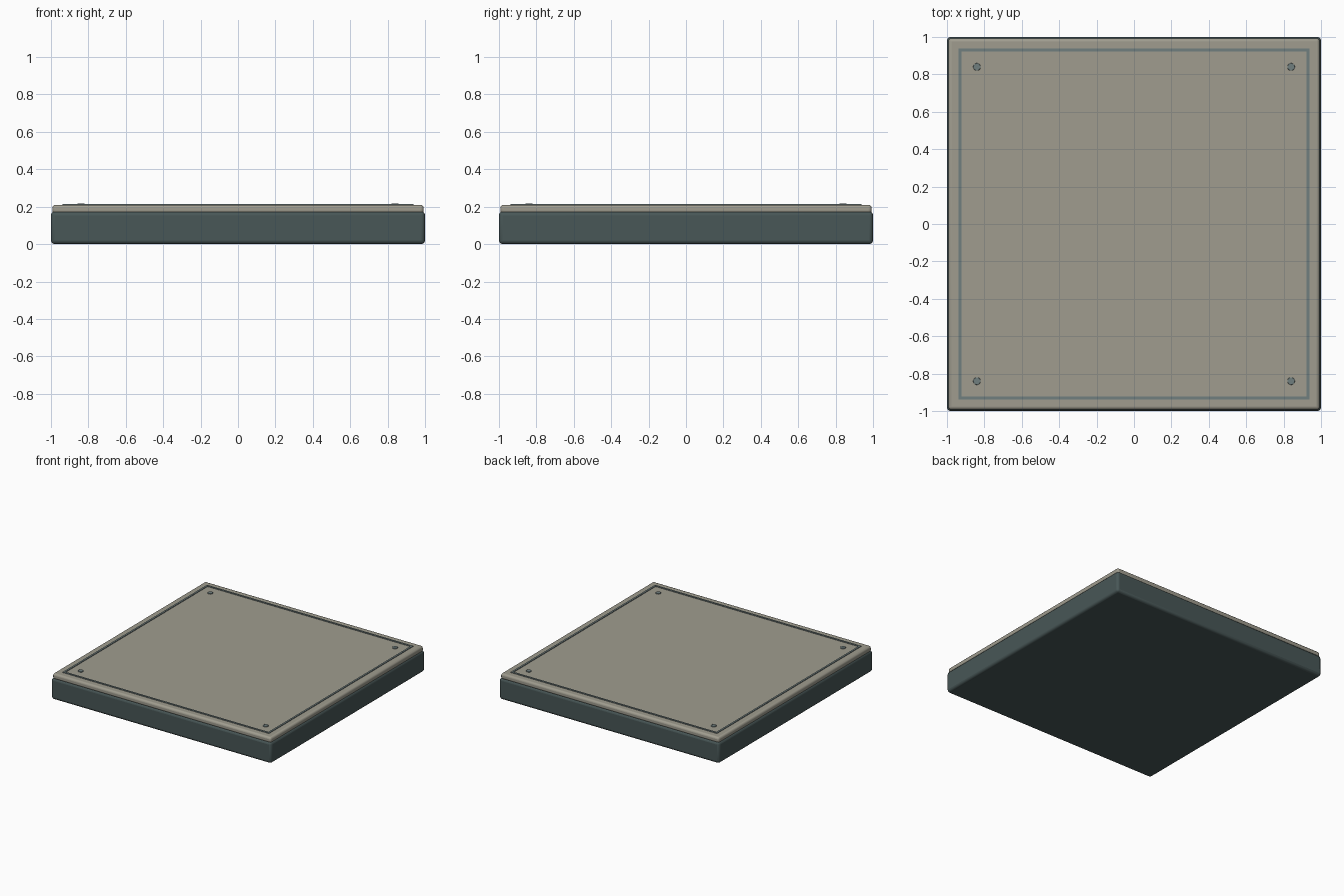
import bpy

if "Cube" in bpy.data.objects:
    bpy.data.objects.remove(bpy.data.objects["Cube"])

def material(name, rgb):
    m = bpy.data.materials.new(name)
    m.diffuse_color = (*rgb, 1)
    m.use_nodes = True
    m.node_tree.nodes["Principled BSDF"].inputs["Base Color"].default_value = m.diffuse_color
    return m

DARK = material("dark_slate", (0.065, 0.095, 0.095))
STONE = material("warm_stone", (0.35, 0.335, 0.275))
TRIM = material("trim_grey", (0.16, 0.21, 0.21))

def finish(ob, name, mat, bevel, segments=3):
    ob.name = name
    ob.data.materials.append(mat)
    if bevel:
        mod = ob.modifiers.new("Bevel", 'BEVEL')
        mod.width, mod.segments = bevel, segments
        mod.limit_method = 'ANGLE'
    bpy.ops.object.shade_smooth_by_angle()
    return ob

def box(name, x, y, z0, z1, sx, sy, mat, bevel=0.0):
    bpy.ops.mesh.primitive_cube_add(size=1, location=(x, y, (z0 + z1) / 2))
    ob = bpy.context.object
    ob.scale = (sx, sy, z1 - z0)
    bpy.ops.object.transform_apply(location=False, rotation=False, scale=True)
    return finish(ob, name, mat, bevel)

# Thick base and the slightly inset top slab
box("base", 0, 0, 0, 0.174, 2.0, 2.0, DARK, 0.02)
box("top_slab", 0, 0, 0.163, 0.21, 1.985, 1.985, STONE, 0.016)

# Thin raised border strips
EDGE, W = 0.93, 0.015
for s, side in ((-1, "a"), (1, "b")):
    box("border_x_" + side, 0, s * EDGE, 0.204, 0.215, 2 * EDGE + W, W, TRIM)
    box("border_y_" + side, s * EDGE, 0, 0.204, 0.215, W, 2 * EDGE - W, TRIM)

# Corner studs
for sx in (-1, 1):
    for sy in (-1, 1):
        bpy.ops.mesh.primitive_cylinder_add(vertices=20, radius=0.02, depth=0.012,
                                            location=(sx * 0.84, sy * 0.84, 0.21))
        finish(bpy.context.object, "corner_stud", TRIM, 0.002, 2)
